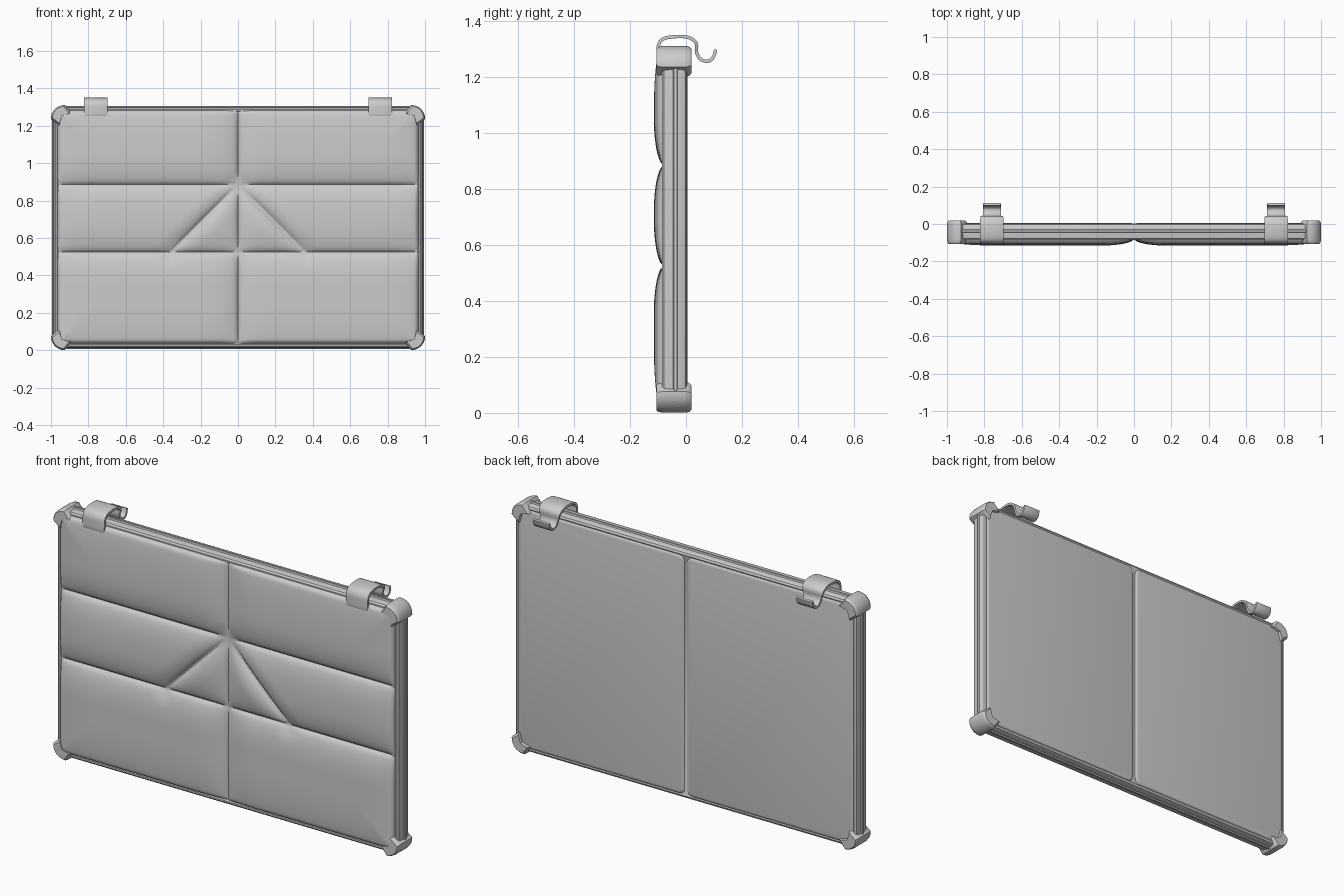
import bpy, bmesh, math
from mathutils import Vector

if "Cube" in bpy.data.objects:
    bpy.data.objects.remove(bpy.data.objects["Cube"])

ZC = 0.656  # mid height of the panel


def finish(name, bm, angle=35):
    bmesh.ops.recalc_face_normals(bm, faces=bm.faces)
    me = bpy.data.meshes.new(name)
    bm.to_mesh(me)
    bm.free()
    ob = bpy.data.objects.new(name, me)
    bpy.context.collection.objects.link(ob)
    bpy.ops.object.select_all(action='DESELECT')
    ob.select_set(True)
    bpy.context.view_layer.objects.active = ob
    bpy.ops.object.shade_smooth_by_angle(angle=math.radians(angle))
    return ob


def rounded_rect(cx, hx, hz, r, n=8):
    pts = []
    for k, (sx, sz) in enumerate([(1, 1), (-1, 1), (-1, -1), (1, -1)]):
        for i in range(n + 1):
            a = math.pi / 2 * (k + i / n)
            pts.append((cx + sx * (hx - r) + r * math.cos(a),
                        ZC + sz * (hz - r) + r * math.sin(a)))
    return pts


def bridge_loops(bm, loops):
    for a, b in zip(loops, loops[1:]):
        for i in range(len(a)):
            j = (i + 1) % len(a)
            bm.faces.new((a[i], a[j], b[j], b[i]))
    bm.faces.new(loops[0])
    bm.faces.new(loops[-1])


def slab(name, cx, hx, hz, r, section):
    # section: (inset, y) steps from front to back
    bm = bmesh.new()
    loops = [[bm.verts.new((x, y, z)) for x, z in
              rounded_rect(cx, hx - d, hz - d, max(r - d, 0.004))] for d, y in section]
    bridge_loops(bm, loops)
    return finish(name, bm)


# Frame with a raised piping round the middle of its edge
slab("frame", 0, 0.995, 0.65, 0.085,
     [(0.034, -0.078), (0.026, -0.085), (0.018, -0.085), (0.01, -0.078), (0.007, -0.062),
      (0.006, -0.046), (0.0, -0.043), (0.0, -0.033), (0.006, -0.03),
      (0.007, -0.012), (0.012, -0.002), (0.022, 0.003), (0.03, -0.001)])

# Two back boards with a fold between them
for s, side in ((-1, "left"), (1, "right")):
    slab("back_board_" + side, s * 0.488, 0.48, 0.622, 0.03,
         [(0, -0.02), (0, 0.0), (0.004, 0.004), (0.014, 0.006)])

# Quilted front cushion: height drops to zero along each seam
SEAMS = [((0, 0.0), (0, 1.31)), ((-0.95, 0.885), (0.95, 0.885)),
         ((-0.95, 0.525), (0.95, 0.525)),
         ((0, 0.885), (-0.36, 0.525)), ((0, 0.885), (0.36, 0.525))]


def seam_distance(x, z, seam):
    a, b, p = Vector(seam[0]), Vector(seam[1]), Vector((x, z))
    t = max(0, min(1, (p - a).dot(b - a) / (b - a).length_squared))
    return (p - a - (b - a) * t).length


def swell(d, r):
    return math.sqrt(1 - (1 - min(d / r, 1)) ** 2)


def cushion_y(x, z):
    edge = max(0, min(0.965 - abs(x), z - 0.035, 1.285 - z))
    h = 0.45 * swell(edge, 0.02) + 0.55 * swell(edge, 0.22)
    for k, s in enumerate(SEAMS):
        h *= swell(seam_distance(x, z, s), 0.17 if k < 3 else 0.09)
    return -0.078 - 0.037 * h


bm = bmesh.new()
grid = [[bm.verts.new((x, cushion_y(x, z), z))
         for x in [max(-0.965, min(0.965, i * 0.01)) for i in range(-97, 98)]]
        for z in [0.035 + 0.01 * j for j in range(126)]]
for r0, r1 in zip(grid, grid[1:]):
    for i in range(len(r0) - 1):
        bm.faces.new((r0[i], r0[i + 1], r1[i + 1], r1[i]))
cushion = finish("front_cushion", bm, 60)


# Corner guards with two pointed flaps and a round boss
def corner_guard(name, sx, sz):
    u = [(0.0, 0.075), (0.045, 0.11), (0.06, 0.06), (0.11, 0.045), (0.075, 0.0)]
    r = 0.072
    for i in range(9):
        a = math.pi / 2 * i / 8
        u.append((r - r * math.sin(a), r - r * math.cos(a)))
    bm = bmesh.new()
    mid = Vector((0.045, 0.045))
    loops = []
    for k, y in ((0.8, -0.106), (0.93, -0.099), (1, -0.085), (1, 0.0), (0.93, 0.013), (0.8, 0.019)):
        ring = []
        for p in u:
            q = mid + (Vector(p) - mid) * k
            ring.append(bm.verts.new((sx * (1 - q.x), y, ZC + sz * (0.655 - q.y))))
        loops.append(ring)
    bridge_loops(bm, loops)
    finish(name, bm)
    # boss on the diagonal
    bpy.ops.mesh.primitive_cylinder_add(vertices=32, radius=0.032, depth=0.03)
    boss = bpy.context.object
    boss.name = name + "_boss"
    d = Vector((sx, 0, sz)).normalized()
    boss.rotation_euler = d.to_track_quat('Z', 'Y').to_euler()
    boss.location = Vector((sx * 0.976, -0.042, ZC + sz * 0.631)) - d * 0.015
    bev = boss.modifiers.new("bevel", 'BEVEL')
    bev.width, bev.segments = 0.008, 3
    bpy.ops.object.shade_smooth_by_angle(angle=math.radians(40))


for sx, side in ((-1, "left"), (1, "right")):
    for sz, level in ((-1, "lower"), (1, "upper")):
        corner_guard(f"corner_guard_{level}_{side}", sx, sz)

# Hanging hooks: a strip of (y, z, half width) over the top edge, ending in a lip
PATH = [(-0.098, 1.25, 0.045), (-0.1, 1.257, 0.06), (-0.1, 1.285, 0.0625), (-0.097, 1.318, 0.0625),
        (-0.078, 1.338, 0.0625), (-0.03, 1.345, 0.0625), (0.01, 1.341, 0.0625),
        (0.036, 1.322, 0.06), (0.038, 1.288, 0.05), (0.053, 1.263, 0.048),
        (0.08, 1.257, 0.048), (0.098, 1.272, 0.048), (0.106, 1.298, 0.046)]


def smooth_path(pts, n=5):
    p = [Vector(q) for q in pts]
    p = [p[0]] + p + [p[-1]]
    out = []
    for a, b, c, d in zip(p, p[1:], p[2:], p[3:]):
        for i in range(n):
            t = i / n
            out.append(0.5 * (2 * b + (c - a) * t + (2 * a - 5 * b + 4 * c - d) * t * t
                              + (3 * b - a - 3 * c + d) * t ** 3))
    return out + [p[-1]]


for sx, side in ((-1, "left"), (1, "right")):
    bm = bmesh.new()
    rows = [[bm.verts.new((sx * 0.76 + k * w, y, z)) for k in (-1, 1)]
            for y, z, w in smooth_path(PATH)]
    for a, b in zip(rows, rows[1:]):
        bm.faces.new((a[0], a[1], b[1], b[0]))
    hook = finish("hook_" + side, bm, 50)
    sol = hook.modifiers.new("thickness", 'SOLIDIFY')
    sol.thickness, sol.offset = 0.012, 0
    bev = hook.modifiers.new("bevel", 'BEVEL')
    bev.width, bev.segments = 0.003, 2
